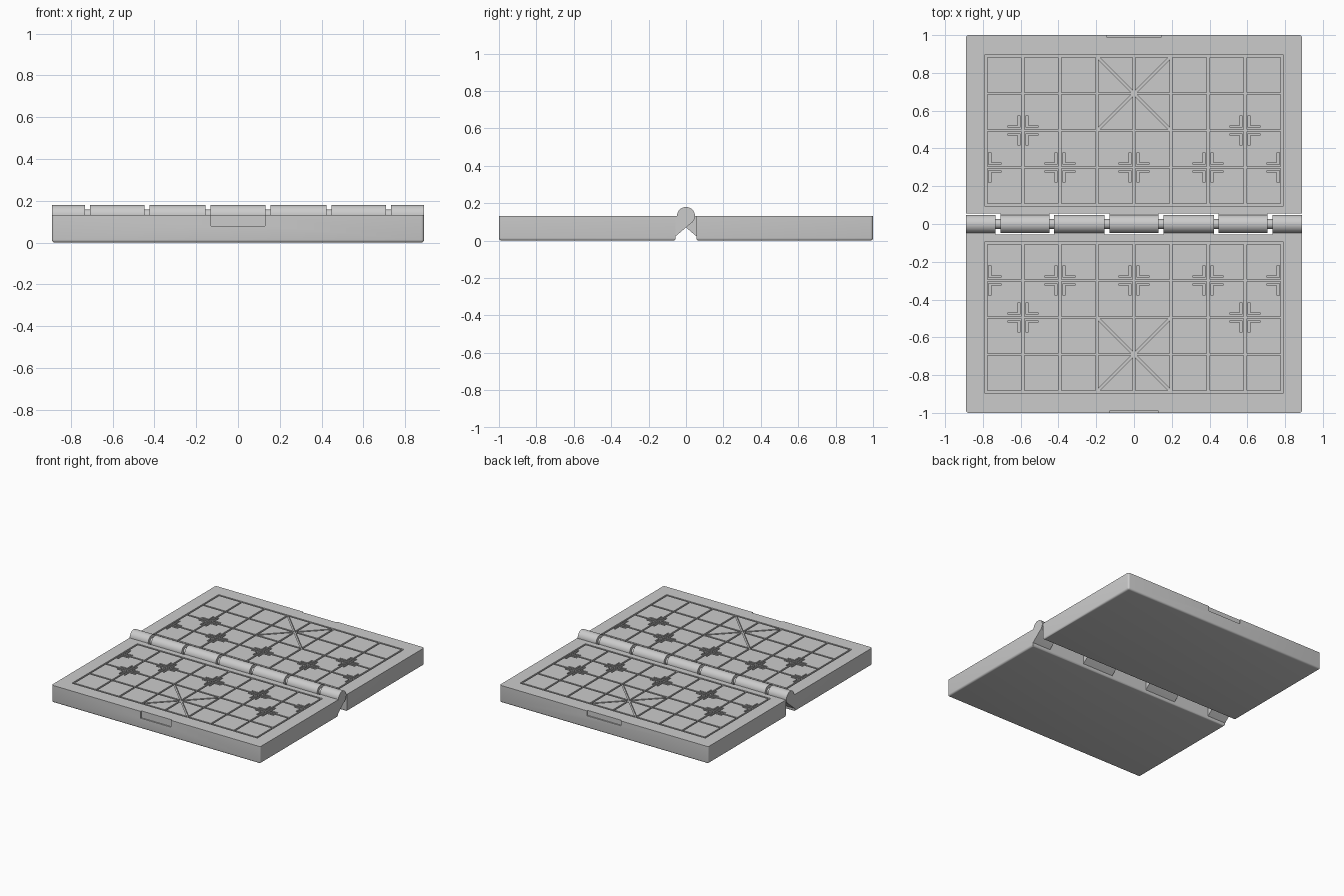
import bpy, bmesh
from math import sin, cos, radians, hypot
from mathutils import Vector

if "Cube" in bpy.data.objects:
    bpy.data.objects.remove(bpy.data.objects["Cube"], do_unlink=True)

HALF_W, INNER, OUTER, TOP = 0.89, 0.055, 1.0, 0.133
STEP, FIRST, LINE = 0.196, 0.103, 0.013
PIVOT, RADIUS = 0.132, 0.048

grey = bpy.data.materials.new("board_grey")
grey.use_nodes = True
COLOUR = (0.6, 0.6, 0.6, 1)
grey.diffuse_color = COLOUR
grey.node_tree.nodes["Principled BSDF"].inputs["Base Color"].default_value = COLOUR


def prism(bm, points, offset):
    """Extrude a closed loop of 3D points by an offset."""
    face = bm.faces.new([bm.verts.new(p) for p in points])
    new = bmesh.ops.extrude_face_region(bm, geom=[face])["geom"]
    bmesh.ops.translate(bm, vec=offset, verts=[v for v in new if isinstance(v, bmesh.types.BMVert)])


def box(bm, x0, x1, y0, y1, z0, z1):
    prism(bm, [(x0, y0, z0), (x1, y0, z0), (x1, y1, z0), (x0, y1, z0)], (0, 0, z1 - z0))


def make_object(name, bm):
    bmesh.ops.recalc_face_normals(bm, faces=bm.faces)
    mesh = bpy.data.meshes.new(name)
    bm.to_mesh(mesh)
    bm.free()
    obj = bpy.data.objects.new(name, mesh)
    bpy.context.collection.objects.link(obj)
    mesh.materials.append(grey)
    return obj


def smooth(obj):
    bpy.ops.object.select_all(action="DESELECT")
    obj.select_set(True)
    bpy.context.view_layer.objects.active = obj
    bpy.ops.object.shade_smooth_by_angle(angle=radians(35))


def groove(bm, a, b, depth):
    """Straight slot from a to b in the top face."""
    a, b = Vector(a), Vector(b)
    along = (b - a).normalized() * LINE / 2
    side = Vector((-along.y, along.x))
    a, b = a - along, b + along
    loop = [a + side, a - side, b - side, b + side]
    prism(bm, [(p.x, p.y, TOP - depth) for p in loop], (0, 0, 0.05))


def bracket(bm, x, y, sx, sy):
    """L-shaped slot beside a grid crossing."""
    near, far, end = 0.015, 0.027, 0.08
    loop = [(near, near), (end, near), (end, far), (far, far), (far, end), (near, end)]
    prism(bm, [(x + sx * u, y + sy * v, TOP - 0.012) for u, v in loop], (0, 0, 0.05))


def board_half(name, s, notch_w, notch_z):
    # Slab with rounded bottom and outer corners
    bm = bmesh.new()
    y0, y1 = sorted((s * INNER, s * OUTER))
    box(bm, -HALF_W, HALF_W, y0, y1, 0, TOP)
    edges = []
    for e in bm.edges:
        a, b = (v.co for v in e.verts)
        bottom = max(a.z, b.z) < 0.01
        corner = abs(a.z - b.z) > 0.1 and abs(a.y) > 0.9
        if bottom or corner:
            edges.append(e)
    bmesh.ops.bevel(bm, geom=edges, offset=0.014, segments=4, profile=0.5, affect="EDGES")
    board = make_object(name, bm)

    # Engraved grid, palace diagonals, position brackets and finger notch
    bm = bmesh.new()
    rows = [s * (FIRST + STEP * j) for j in range(5)]
    for i in range(-4, 5):
        groove(bm, (i * STEP, rows[0]), (i * STEP, rows[4]), 0.012)
    for y in rows:
        groove(bm, (-4 * STEP, y), (4 * STEP, y), 0.0121)
    for sx in (-1, 1):
        for row in (2, 4):
            groove(bm, (0, rows[3]), (sx * STEP, rows[row]), 0.0119)
    for i, row in [(-3, 2), (3, 2)] + [(i, 1) for i in range(-4, 5, 2)]:
        for sx in (-1, 1):
            if abs(i + sx) > 4:
                continue
            for sy in (-1, 1):
                bracket(bm, i * STEP, rows[row], sx, sy)
    n0, n1 = sorted((s * (OUTER - 0.01), s * (OUTER + 0.05)))
    box(bm, -notch_w, notch_w, n0, n1, notch_z, TOP + 0.05)
    cutter = make_object(name + "_cutter", bm)
    cutter.hide_render = True

    mod = board.modifiers.new("engraving", "BOOLEAN")
    mod.operation, mod.solver, mod.object = "DIFFERENCE", "EXACT", cutter
    mod.use_self = True
    bpy.context.view_layer.objects.active = board
    bpy.ops.object.modifier_apply(modifier=mod.name)
    bpy.data.objects.remove(cutter, do_unlink=True)
    smooth(board)


board_half("front_board", -1, 0.13, 0.08)
board_half("back_board", 1, 0.145, 0.095)

# Hinge knuckles, alternately joined to the front and back halves
cuts = [-0.89, -0.72, -0.435, -0.143, 0.143, 0.435, 0.72, 0.89]
for k in range(7):
    x0 = cuts[k] + (0.0125 if k > 0 else 0)
    x1 = cuts[k + 1] - (0.0125 if k < 6 else 0)
    s = 1 if k % 2 == 0 else -1
    arc = [radians(-42 + 222 * t / 28) for t in range(29)]
    profile = [(RADIUS * cos(a), PIVOT + RADIUS * sin(a)) for a in arc]
    profile += [(-0.06, PIVOT), (-0.06, 0.02)]
    bm = bmesh.new()
    prism(bm, [(x0, s * y, z) for y, z in profile], (x1 - x0, 0, 0))
    smooth(make_object("hinge_knuckle_%d" % (k + 1), bm))

# Pin running through the knuckles
bm = bmesh.new()
ring = [radians(15 * t) for t in range(24)]
prism(bm, [(-0.85, 0.026 * cos(a), PIVOT + 0.026 * sin(a)) for a in ring], (1.7, 0, 0))
smooth(make_object("hinge_pin", bm))
